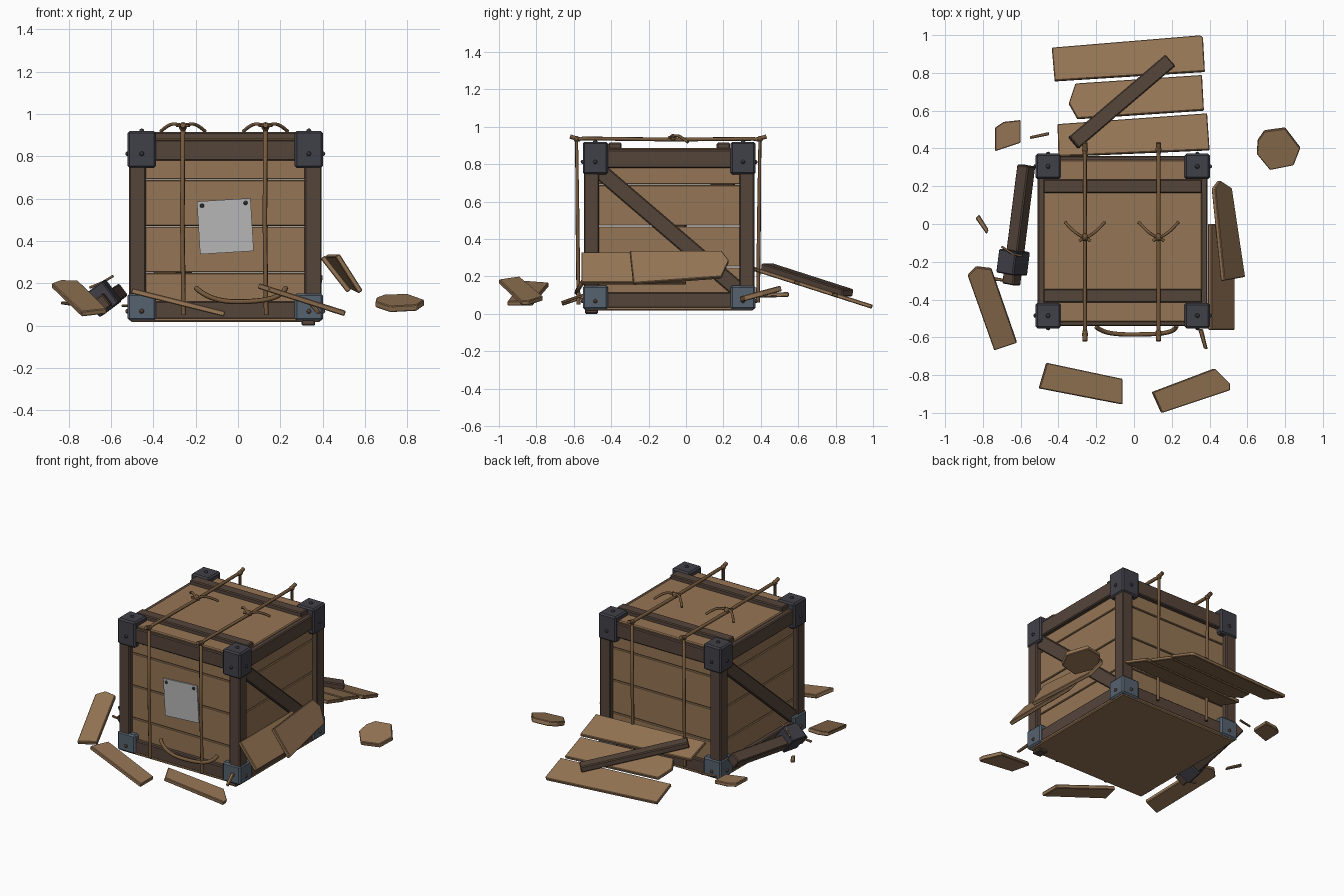
import bpy, bmesh, math
from mathutils import Vector, Matrix

old = bpy.data.objects.get("Cube")
if old:
    bpy.data.objects.remove(old)


def material(name, r, g, b):
    m = bpy.data.materials.new(name)
    m.use_nodes = True
    m.diffuse_color = (r, g, b, 1)
    m.node_tree.nodes["Principled BSDF"].inputs["Base Color"].default_value = (r, g, b, 1)
    return m


WOOD = material("light wood", 0.3, 0.178, 0.09)
DARK = material("dark wood", 0.09, 0.058, 0.042)
IRON = material("dark iron", 0.051, 0.051, 0.065)
STEEL = material("blue steel", 0.091, 0.122, 0.156)
RUST = material("rusty bolt", 0.14, 0.08, 0.058)
ROPE = material("rope", 0.18, 0.1, 0.045)
PAPER = material("grey paper", 0.47, 0.47, 0.47)


def finish(name, bm, mat, bevel=0.0):
    me = bpy.data.meshes.new(name)
    bm.to_mesh(me)
    bm.free()
    me.materials.append(mat)
    ob = bpy.data.objects.new(name, me)
    bpy.context.collection.objects.link(ob)
    if bevel:
        mod = ob.modifiers.new("worn edges", 'BEVEL')
        mod.width = bevel
        mod.segments = 1
    return ob


def box(name, lo, hi, mat, bevel=0.006):
    lo, hi = Vector(lo), Vector(hi)
    bm = bmesh.new()
    bmesh.ops.create_cube(bm, size=1)
    bmesh.ops.scale(bm, verts=bm.verts, vec=hi - lo)
    ob = finish(name, bm, mat, bevel)
    ob.location = (lo + hi) / 2
    return ob


def beam(name, a, b, width, thick, mat, up=(0, 0, 1)):
    """Box running from a to b; thick is measured towards up."""
    a, b = Vector(a), Vector(b)
    d = (b - a).normalized()
    side = Vector(up).cross(d).normalized()
    n = d.cross(side)
    bm = bmesh.new()
    bmesh.ops.create_cube(bm, size=1)
    bmesh.ops.scale(bm, verts=bm.verts, vec=((b - a).length, width, thick))
    ob = finish(name, bm, mat, 0.006)
    ob.matrix_world = Matrix.Translation((a + b) / 2) @ Matrix((d, side, n)).transposed().to_4x4()
    return ob


def slab(name, outline, plane, thick, mat=WOOD):
    """Broken board: outline in plan, top at z = c + sx*x + sy*y."""
    c, sx, sy = plane
    n = Vector((-sx, -sy, 1)).normalized()
    top = [Vector((x, y, c + sx * x + sy * y)) for x, y in outline]
    bm = bmesh.new()
    t = [bm.verts.new(p) for p in top]
    u = [bm.verts.new(p - n * thick) for p in top]
    bm.faces.new(t)
    bm.faces.new(u[::-1])
    for i in range(len(t)):
        j = (i + 1) % len(t)
        bm.faces.new((t[i], u[i], u[j], t[j]))
    bmesh.ops.recalc_face_normals(bm, faces=bm.faces)
    return finish(name, bm, mat, 0.004)


def rope(name, points, radius=0.011, smooth=False):
    cu = bpy.data.curves.new(name, 'CURVE')
    cu.dimensions = '3D'
    cu.bevel_depth = radius
    cu.bevel_resolution = 1
    cu.use_fill_caps = True
    cu.resolution_u = 6
    sp = cu.splines.new('NURBS' if smooth else 'POLY')
    sp.points.add(len(points) - 1)
    for p, co in zip(sp.points, points):
        p.co = (*co, 1)
    if smooth:
        sp.use_endpoint_u = True
        sp.order_u = 3
    cu.materials.append(ROPE)
    ob = bpy.data.objects.new(name, cu)
    bpy.context.collection.objects.link(ob)


def ball(name, loc, r, mat):
    bm = bmesh.new()
    bmesh.ops.create_icosphere(bm, subdivisions=2, radius=r)
    finish(name, bm, mat).location = loc


CX, CY, H = -0.06, -0.09, 0.455     # crate centre and half width
P = 0.08                            # post width

# Floor and lid
box("floor", (CX - H + .005, CY - H + .005, .018), (CX + H - .005, CY + H - .005, .04), WOOD)
box("lid", (CX - H + .035, CY - H + .025, .86), (CX + H - .035, CY + H - .025, .888), WOOD)
for y in (-.38, .2):
    box("lid_batten", (-.48, y - .036, .88), (.36, y + .036, .915), DARK)

# Corner posts, rails, brackets and bolts
for sx in (-1, 1):
    for sy in (-1, 1):
        ox, oy = CX + sx * H, CY + sy * H
        mx, my = ox - sx * P / 2, oy - sy * P / 2
        box("corner_post", (mx - P / 2, my - P / 2, .03), (mx + P / 2, my + P / 2, .88), DARK)
        bx, by = ox - sx * .06, oy - sy * .06
        for z0, z1, mat, bolt in ((.745, .92, IRON, IRON), (.024, .152, STEEL, RUST)):
            box("corner_bracket", (bx - .067, by - .067, z0), (bx + .067, by + .067, z1), mat, .01)
            zc = (z0 + z1) / 2 - .02
            ball("bolt", (bx, by + sy * .067, zc), .011, bolt)
            ball("bolt", (bx + sx * .067, by, zc), .011, bolt)
        ball("bolt", (bx, by, .92), .012, IRON)
box("foot_chip", (.30, -.54, 0), (.365, -.47, .03), DARK)

for s in (-1, 1):
    for z0, z1 in ((.03, .115), (.78, .878)):
        y = CY + s * (H - .035)
        box("cross_rail", (CX - H + P, y - .03, z0), (CX + H - P, y + .03, z1), DARK)
        x = CX + s * (H - .035)
        box("side_rail", (x - .03, CY - H + P, z0), (x + .03, CY + H - P, z1), DARK)

# Wall boards, four per side
edges = (.04, .25, .47, .69, .86)
for z0, z1 in zip(edges, edges[1:]):
    for s in (-1, 1):
        y, x = CY + s * (H - .048), CX + s * (H - .048)
        w = H - .03
        box("wall_board", (CX - w, y - .015, z0 + .002), (CX + w, y + .015, z1 - .002), WOOD, .004)
        box("wall_board", (x - .015, CY - w, z0 + .002), (x + .015, CY + w, z1 - .002), WOOD, .004)

# Diagonal braces on both sides
for s in (-1, 1):
    x = CX + s * (H - .028)
    beam("diagonal_brace", (x, CY - s * .39, .78), (x, CY + s * .38, .12), .085, .03, DARK, (s, 0, 0))

# Pinned notice
note = box("notice", (-.187, -.526, .345), (.067, -.518, .595), PAPER, 0)
note.rotation_euler.y = math.radians(-3.5)
for x, z in ((-.17, .567), (.036, .58)):
    ball("notice_pin", (x, -.527, z), .01, IRON)

# Ropes with knots
for x in (-.26, .13):
    rope("tie_rope", [(x + .003, -.575, .05), (x - .003, -.58, .5), (x, -.585, .93), (x, -.55, .938),
                      (x, -.07, .932), (x, .36, .936), (x, .395, .93), (x, .39, .5), (x, .385, .06)])
    for y, s in ((-.585, -1), (.395, 1)):
        rope("rope_stub", [(x, y - s * .02, .932), (x, y + s * .035, .948)], .013)
        ball("rope_knot", (x, y, .935), .017, ROPE)
    ball("rope_knot", (x, -.07, .942), .02, ROPE)
    for s in (-1, 1):
        rope("knot_end", [(x, -.075, .945), (x + s * .03, -.06, .955), (x + s * .07, -.03, .95),
                          (x + s * .105, .01, .918)], .008, True)
        rope("knot_end", [(x, -.07, .945), (x + s * .03, -.09, .945)], .008)
rope("rope_handle", [(-.2, -.545, .18), (-.17, -.57, .15), (-.08, -.585, .115), (.04, -.585, .112),
                     (.16, -.58, .125), (.22, -.56, .16), (.225, -.54, .18)], .012, True)

# Fallen boards behind
back = (.368, 0, -.32)
slab("back_board_outer", [(-.435, .935), (-.42, .76), (.375, .81), (.365, .99), (.35, 1.0)], back, .022)
slab("back_board_middle", [(-.31, .745), (-.345, .64), (-.3, .56), (.37, .605), (.36, .79)], back, .022)
slab("back_board_inner", [(-.405, .53), (-.4, .36), (.4, .395), (.387, .587)], back, .022)
beam("fallen_rail", (-.32, .43, .252), (.19, .865, .112), .08, .04, DARK)

# Boards leaning on the left side
slab("leaning_board", [(.41, -.56), (.535, -.56), (.535, .0), (.41, .0)], (.856, -1.28, 0), .025)
slab("leaning_board_split", [(.43, .19), (.46, .23), (.52, .19), (.59, -.28), (.48, -.3)],
     (1.036, -1.55, -.158), .025)

# Broken post with bracket on the right side
beam("broken_post", (-.57, .31, .15), (-.65, -.32, .10), .075, .07, DARK, (-.6, 0, .8))
beam("broken_post_bracket", (-.632, -.14, .135), (-.648, -.265, .125), .115, .13, IRON, (-.6, 0, .8))
rope("post_strand", [(-.7, -.12, .18), (-.64, -.16, .205), (-.59, -.17, .235)], .006)

# Loose boards in front and at the right
slab("front_board_right", [(-.46, -.735), (-.5, -.87), (-.06, -.955), (-.06, -.82)], (.053, -.25, 0), .026)
slab("front_board_left", [(.1, -.89), (.15, -1.0), (.51, -.88), (.51, -.845), (.43, -.765)],
     (.233, -.32, 0), .026)
slab("right_board", [(-.835, -.23), (-.88, -.275), (-.74, -.67), (-.62, -.63), (-.755, -.24)],
     (.295, 0, .34), .026)

# Splinters
slab("splinter_large", [(.655, .44), (.69, .49), (.8, .505), (.88, .4), (.845, .31), (.72, .285), (.65, .37)],
     (.015, 0, .27), .03)
slab("splinter_back", [(-.735, .51), (-.69, .54), (-.6, .55), (-.6, .43), (-.735, .385)], (.1, 0, .03), .025)
slab("splinter_thin", [(-.55, .465), (-.45, .487), (-.45, .47), (-.55, .45)], (.1, 0, 0), .012)
slab("splinter_side", [(-.84, .03), (-.82, .05), (-.77, -.03), (-.78, -.055)], (.11, 0, .1), .012)
slab("splinter_front", [(.34, -.56), (.365, -.56), (.39, -.665), (.37, -.66)], (.3, 0, .35), .014)
slab("splinter_small", [(-.745, -.28), (-.69, -.29), (-.69, -.305), (-.74, -.3)], (.1, 0, 0), .012)
